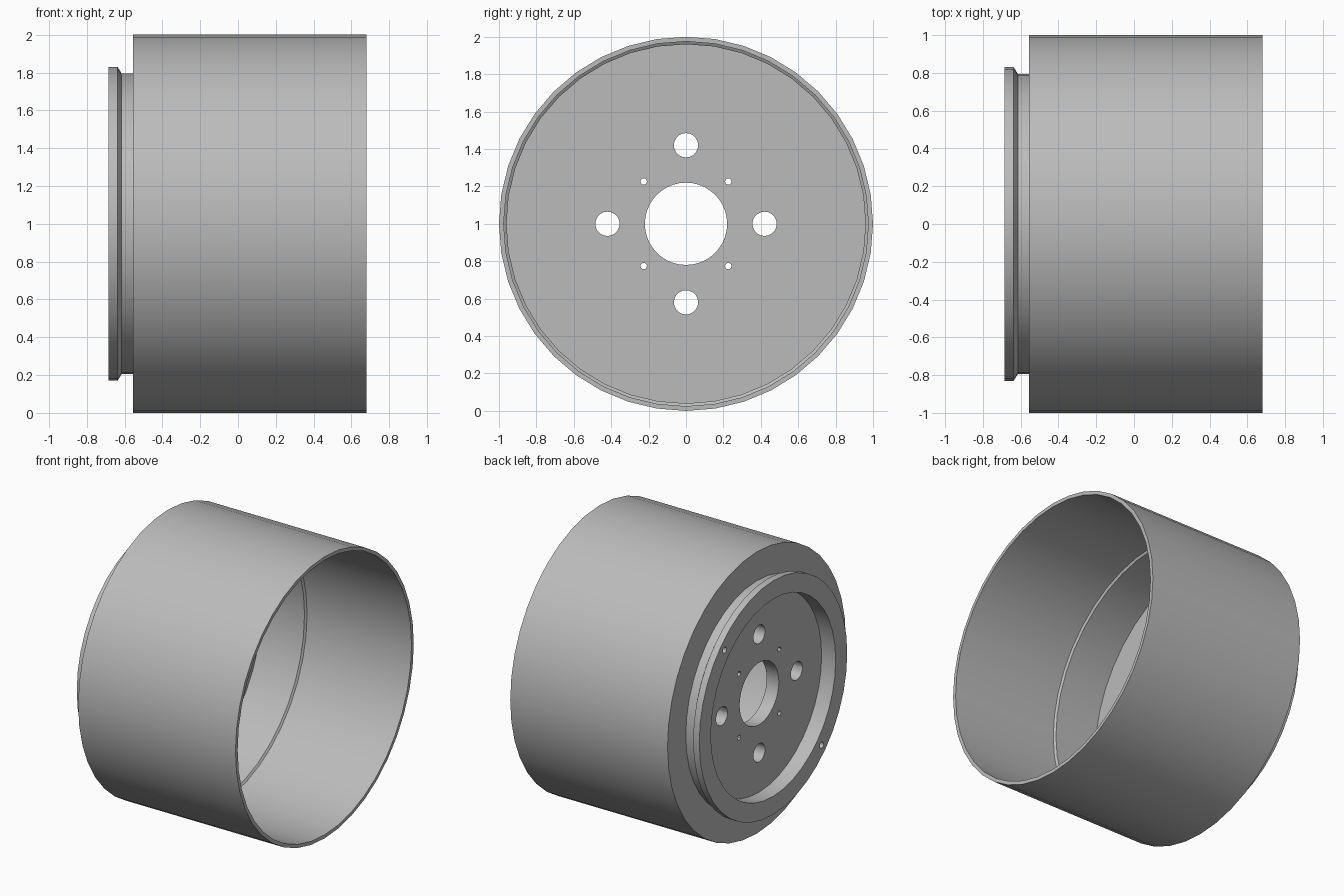
import bpy, bmesh, math
from mathutils import Matrix, Vector

cube = bpy.data.objects.get("Cube")
if cube:
    bpy.data.objects.remove(cube, do_unlink=True)

SIDES = 40
AXIS_Z = 1.0

steel = bpy.data.materials.new("grey_steel")
steel.use_nodes = True
GREY = (0.5, 0.5, 0.5, 1)
steel.diffuse_color = GREY
steel.node_tree.nodes["Principled BSDF"].inputs["Base Color"].default_value = GREY


def finish(bm, name):
    bmesh.ops.recalc_face_normals(bm, faces=bm.faces)
    mesh = bpy.data.meshes.new(name)
    bm.to_mesh(mesh)
    bm.free()
    mesh.materials.append(steel)
    obj = bpy.data.objects.new(name, mesh)
    bpy.context.collection.objects.link(obj)
    return obj


def lathe(name, profile):
    """Revolve a closed (x, radius) outline around the drum axis."""
    bm = bmesh.new()
    verts = [bm.verts.new((x, 0, AXIS_Z + r)) for x, r in profile]
    edges = [bm.edges.new((a, b)) for a, b in zip(verts, verts[1:] + verts[:1])]
    bmesh.ops.spin(bm, geom=verts + edges, cent=(0, 0, AXIS_Z), axis=(1, 0, 0),
                   angle=math.tau, steps=SIDES, use_duplicate=False)
    bmesh.ops.remove_doubles(bm, verts=bm.verts, dist=1e-4)
    return finish(bm, name)


# Drum shell with inner step, web plate, collar and chamfered flange
drum = lathe("drum", [
    (0.68, 1.0), (0.68, 0.975), (-0.14, 0.975), (-0.15, 0.96),
    (-0.48, 0.96), (-0.48, 0.22), (-0.575, 0.22),
    (-0.575, 0.70), (-0.685, 0.70), (-0.685, 0.83), (-0.637, 0.83),
    (-0.615, 0.795), (-0.555, 0.795), (-0.555, 1.0)])

# Bolt holes, small screw holes and flange pin holes
bm = bmesh.new()


def add_holes(count, start, distance, radius, x, length, sides):
    for i in range(count):
        a = start + math.tau * i / count
        spot = Vector((x, distance * math.cos(a), AXIS_Z + distance * math.sin(a)))
        bmesh.ops.create_cone(
            bm, cap_ends=True, segments=sides, radius1=radius, radius2=radius, depth=length,
            matrix=Matrix.Translation(spot) @ Matrix.Rotation(math.pi / 2, 4, "Y"))


add_holes(4, 0, 0.42, 0.065, -0.53, 0.3, 20)
add_holes(4, math.pi / 4, 0.32, 0.017, -0.53, 0.3, 12)
add_holes(2, math.pi / 4, 0.77, 0.022, -0.69, 0.1, 12)
cutter = finish(bm, "hole_cutter")
cutter.hide_render = True

cut = drum.modifiers.new("holes", "BOOLEAN")
cut.operation = "DIFFERENCE"
cut.solver = "EXACT"
cut.object = cutter
bpy.context.view_layer.objects.active = drum
drum.select_set(True)
cutter.select_set(False)
bpy.ops.object.modifier_apply(modifier=cut.name)
bpy.data.objects.remove(cutter, do_unlink=True)
bpy.ops.object.shade_smooth_by_angle(angle=math.radians(30))
